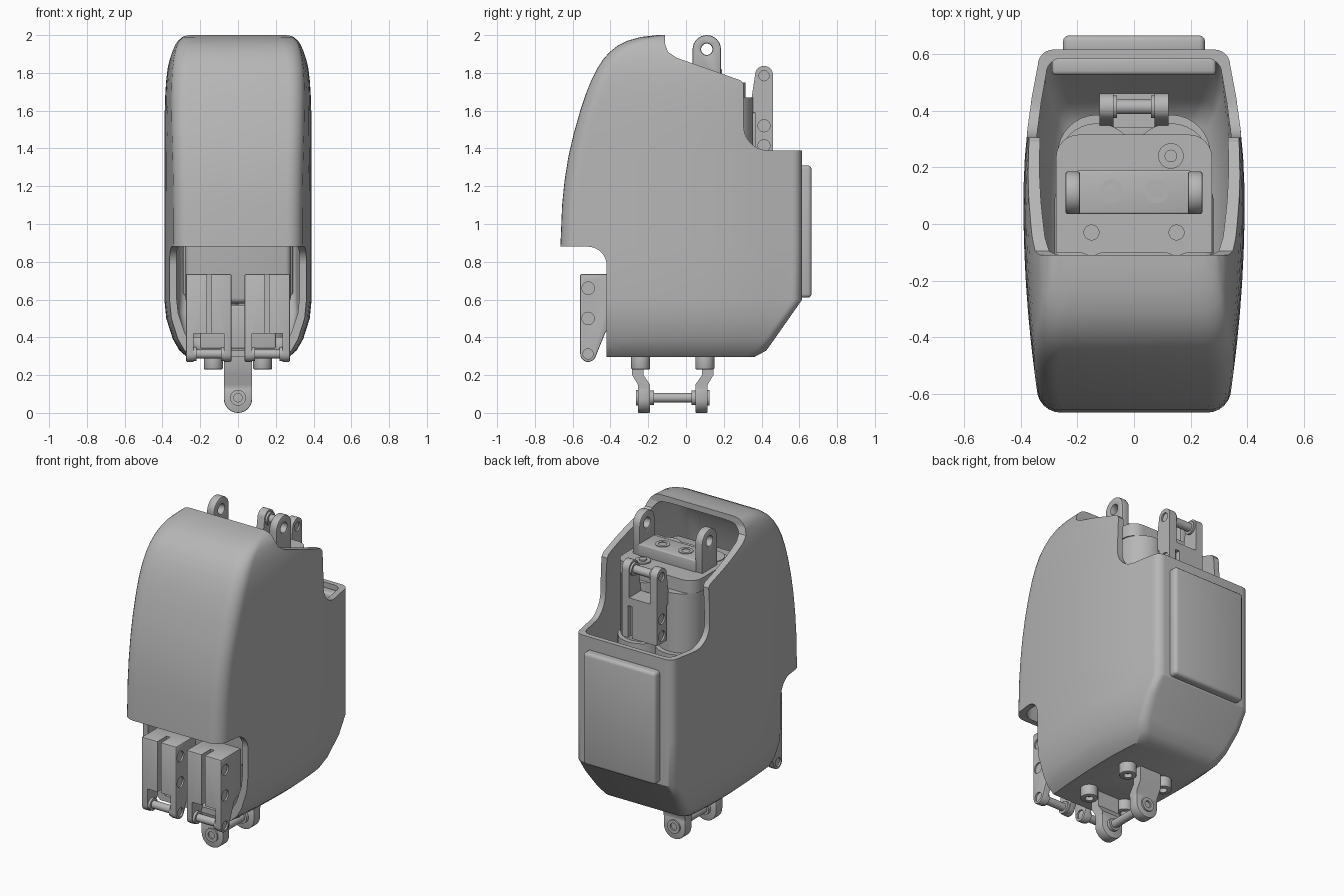
import bpy, bmesh, math

if "Cube" in bpy.data.objects:
    bpy.data.objects.remove(bpy.data.objects["Cube"], do_unlink=True)

GREY = (0.47, 0.47, 0.47, 1)
grey = bpy.data.materials.new("plain grey")
grey.use_nodes = True
grey.diffuse_color = GREY
grey.node_tree.nodes["Principled BSDF"].inputs["Base Color"].default_value = GREY


def add_object(name, bm):
    bmesh.ops.recalc_face_normals(bm, faces=bm.faces)
    mesh = bpy.data.meshes.new(name)
    bm.to_mesh(mesh)
    bm.free()
    mesh.materials.append(grey)
    ob = bpy.data.objects.new(name, mesh)
    bpy.context.collection.objects.link(ob)
    return ob


def activate(ob):
    bpy.ops.object.select_all(action="DESELECT")
    ob.select_set(True)
    bpy.context.view_layer.objects.active = ob


def cut(ob, *cutters):
    for c in cutters:
        activate(ob)
        mod = ob.modifiers.new("cut", "BOOLEAN")
        mod.operation, mod.solver, mod.object = "DIFFERENCE", "EXACT", c
        bpy.ops.object.modifier_apply(modifier=mod.name)
        bpy.data.objects.remove(c, do_unlink=True)


def bevel(ob, width, segments=3):
    activate(ob)
    mod = ob.modifiers.new("bevel", "BEVEL")
    mod.width, mod.segments = width, segments
    mod.angle_limit = math.radians(40)
    bpy.ops.object.modifier_apply(modifier=mod.name)
    return ob


def loft(name, rings):
    bm = bmesh.new()
    loops = [[bm.verts.new(p) for p in ring] for ring in rings]
    n = len(loops[0])
    for a, b in zip(loops, loops[1:]):
        for i in range(n):
            j = (i + 1) % n
            bm.faces.new((a[i], a[j], b[j], b[i]))
    bm.faces.new(loops[0])
    bm.faces.new(loops[-1])
    return add_object(name, bm)


def prism(name, axis, pts, a, b):
    """Extrude a flat outline along an axis from a to b."""
    place = {"x": lambda u, v, w: (w, u, v),
             "y": lambda u, v, w: (u, w, v),
             "z": lambda u, v, w: (u, v, w)}[axis]
    return loft(name, [[place(u, v, w) for u, v in pts] for w in (a, b)])


def box(name, x, y, z, width=0.0):
    ob = prism(name, "z", [(x[0], y[0]), (x[1], y[0]), (x[1], y[1]), (x[0], y[1])], *z)
    return bevel(ob, width) if width else ob


def arc(u, v, r, start, end, n=16):
    steps = [math.radians(start + (end - start) * i / n) for i in range(n + 1)]
    return [(u + r * math.cos(t), v + r * math.sin(t)) for t in steps]


def cyl(name, axis, u, v, r, a, b):
    return prism(name, axis, arc(u, v, r, 0, 360, 32)[:-1], a, b)


# Outer housing: stacked rounded sections (height, half width, front, back)
SECTIONS = [
    (0.295, 0.27, -0.55, 0.36), (0.33, 0.31, -0.58, 0.425), (0.39, 0.345, -0.62, 0.468),
    (0.50, 0.38, -0.65, 0.545), (0.60, 0.39, -0.66, 0.615), (0.88, 0.39, -0.665, 0.615),
    (1.10, 0.39, -0.656, 0.615), (1.23, 0.39, -0.643, 0.615), (1.36, 0.39, -0.622, 0.615),
    (1.48, 0.39, -0.594, 0.615), (1.60, 0.388, -0.56, 0.615), (1.69, 0.385, -0.53, 0.615),
    (1.76, 0.38, -0.502, 0.615), (1.82, 0.373, -0.472, 0.615), (1.87, 0.363, -0.44, 0.615),
    (1.91, 0.352, -0.405, 0.615), (1.945, 0.338, -0.36, 0.615), (1.97, 0.322, -0.31, 0.615),
    (1.99, 0.298, -0.24, 0.615), (2.00, 0.27, -0.15, 0.615)]


def section(z, w, front, back, inset):
    front, back, w = front + inset, back - inset * 0.85, w - inset
    c, d = 0.085, 0.055     # front and back corner radii

    def side(y):
        t = (y - 0.08) / 0.5
        return w - (0.055 if t > 0 else 0.027) * t * t
    y0, y1 = front + c, back - d
    half = arc(side(y0) - c, y0, c, -90, 0, 6)
    for i in range(1, 10):
        y = y0 + (y1 - y0) * i / 10
        half.append((side(y), y))
    half += arc(side(y1) - d, y1, d, 0, 90, 6)
    z = 1.15 + (z - 1.15) * (1 - inset / 0.85)
    return [(x, y, z) for x, y in half] + [(-x, y, z) for x, y in reversed(half)]


housing = loft("housing", [section(*s, 0) for s in SECTIONS])
cavity = loft("cavity", [section(*s, 0.036) for s in SECTIONS])
top_cut = prism("top_cut", "x", [
    (-0.11, 2.2), (-0.11, 1.95), (-0.095, 1.91), (-0.05, 1.88), (0.22, 1.785), (0.29, 1.76),
    (0.305, 1.74)] + arc(0.435, 1.52, 0.13, 180, 270, 10) + [(0.8, 1.39), (0.8, 2.2)], -0.6, 0.6)
front_cut = prism("front_cut", "x", [(-0.9, 0.1), (-0.9, 0.88)]
                  + arc(-0.52, 0.78, 0.1, 90, 0, 10) + [(-0.42, 0.1)], -0.6, 0.6)
cut(housing, cavity, top_cut, front_cut)

# Back panels, outside and inside
box("back_panel", (-0.25, 0.25), (0.59, 0.665), (0.61, 1.31), 0.02)
box("inner_back_plate", (-0.29, 0.29), (0.525, 0.59), (0.62, 1.36), 0.015)

# Inner mechanism
box("inner_body", (-0.28, 0.28), (-0.3, 0.12), (0.58, 1.68), 0.03)
box("inner_base", (-0.2, 0.2), (-0.38, 0.2), (0.34, 0.57), 0.01)
for s, side in ((-1, "right"), (1, "left")):
    cyl(side + "_motor", "z", s * 0.13, 0.215, 0.14, 1.2, 1.67)
    cyl(side + "_lower_motor", "z", s * 0.13, 0.245, 0.14, 0.4, 1.3)
    cyl(side + "_plate_disc", "z", s * 0.15, -0.03, 0.08, 1.7, 1.754)
    cyl(side + "_plate_screw", "z", s * 0.15, -0.03, 0.028, 1.7, 1.764)
outline = [(-0.275, -0.1), (0.275, -0.1)] + arc(0.195, 0.235, 0.08, 0, 90, 6) \
    + arc(-0.195, 0.235, 0.08, 90, 180, 6)
prism("top_plate", "z", outline, 1.67, 1.75)
cyl("plate_bushing", "z", 0.13, 0.24, 0.045, 1.7, 1.758)
cyl("plate_bushing_screw", "z", 0.13, 0.24, 0.022, 1.7, 1.766)

# Top clevis with two pierced ears
box("clevis_base", (-0.2, 0.2), (0.035, 0.19), (1.74, 1.822), 0.008)
for s, side in ((-1, "right"), (1, "left")):
    a, b = sorted((s * 0.19, s * 0.242))
    ear = prism(side + "_clevis_ear", "x", [(0.035, 1.74)]
                + arc(0.11, 1.925, 0.075, 180, 0) + [(0.185, 1.74)], a, b)
    cut(ear, cyl("hole", "x", 0.11, 1.925, 0.03, -0.5, 0.5))
    bevel(ear, 0.008, 2)
    screw = cyl(side + "_clevis_screw", "z", s * 0.08, 0.115, 0.042, 1.78, 1.826)
    cut(screw, cyl("socket", "z", s * 0.08, 0.115, 0.024, 1.81, 1.9))

# Rear hinge arm with recessed bolt holes
arm = prism("rear_hinge_arm", "x", [(0.365, 1.37), (0.46, 1.37), (0.46, 1.6)]
            + arc(0.413, 1.79, 0.047, 0, 165) + [(0.34, 1.62), (0.34, 1.59), (0.365, 1.59)],
            -0.122, 0.122)
cut(arm, box("fork_gap", (-0.073, 0.073), (0.2, 0.6), (1.62, 1.95)),
    box("arm_slot", (0.05, 0.08), (0.43, 0.6), (1.3, 1.57)))
for a, b in ((-0.2, -0.112), (0.112, 0.2)):
    cut(arm, *[cyl("recess", "x", 0.413, z, r, a, b)
               for z, r in ((1.415, 0.032), (1.52, 0.032), (1.785, 0.027))])
box("rear_hinge_mount", (-0.1, 0.1), (0.3, 0.37), (1.38, 1.59), 0.005)
cyl("rear_hinge_pin", "x", 0.413, 1.785, 0.026, -0.1, 0.1)
for s in (-1, 1):
    a, b = sorted((s * 0.06, s * 0.08))
    cyl("rear_hinge_collar", "x", 0.413, 1.785, 0.04, a, b)

# Front hinge arms, one each side
for s, side in ((-1, "right"), (1, "left")):
    def span(a, b):
        return tuple(sorted((s * a, s * b)))
    arm = prism(side + "_front_arm", "x", [(-0.56, 0.735), (-0.36, 0.735), (-0.36, 0.46), (-0.425, 0.43)]
                + arc(-0.518, 0.312, 0.042, -20, -180, 12), *span(0.035, 0.275))
    bevel(arm, 0.006, 2)
    cut(arm, box("arm_slot", span(0.14, 0.165), (-0.7, -0.47), (0.41, 0.9)),
        box("fork_gap", span(0.075, 0.235), (-0.7, -0.3), (0.2, 0.42)))
    for a, b in ((0.0, 0.045), (0.265, 0.35)):
        cut(arm, *[cyl("recess", "x", -0.518, z, r, *span(a, b))
                   for z, r in ((0.5, 0.033), (0.66, 0.033), (0.312, 0.027))])
    cyl(side + "_front_pin", "x", -0.518, 0.312, 0.024, *span(0.05, 0.26))
    for a, b in ((0.07, 0.09), (0.22, 0.24)):
        cyl(side + "_front_collar", "x", -0.518, 0.312, 0.038, *span(a, b))

# Bottom bracket: offset lugs mirrored front to back, with feet and a cross pin
for s, side in ((-1, "front"), (1, "rear")):
    def at(y):
        return -0.07 + s * y
    for x in (-0.13, 0.13):
        foot = bevel(cyl(side + "_foot", "z", x, at(0.17), 0.05, 0.23, 0.325), 0.006, 2)
        cut(foot, cyl("socket", "z", x, at(0.17), 0.024, 0.2, 0.255))
    neck = [(0.185, 0.13), (0.12, 0.13), (0.12, 0.15), (0.155, 0.2), (0.155, 0.325),
            (0.215, 0.325), (0.215, 0.2), (0.185, 0.15)]
    prism(side + "_lug_neck", "x", [(at(y), z) for y, z in neck], -0.075, 0.075)
    lug = prism(side + "_lug", "y", [(-0.075, 0.135)] + arc(0, 0.075, 0.075, 180, 360)
                + [(0.075, 0.135)], at(0.12), at(0.185))
    bevel(lug, 0.005, 2)
    head = cyl(side + "_pin_head", "y", 0, 0.08, 0.042, at(0.15), at(0.195))
    cut(head, cyl("socket", "y", 0, 0.08, 0.022, at(0.185), at(0.25)))
    cyl(side + "_pin_collar", "y", 0, 0.08, 0.038, at(0.10), at(0.13))
cyl("bottom_pin", "y", 0, 0.08, 0.025, -0.24, 0.1)

# Smooth the rounded surfaces, keep edges crisp
for ob in bpy.context.collection.objects:
    if ob.type == "MESH" and grey.name in ob.data.materials:
        activate(ob)
        bpy.ops.object.shade_smooth_by_angle(angle=math.radians(32))
